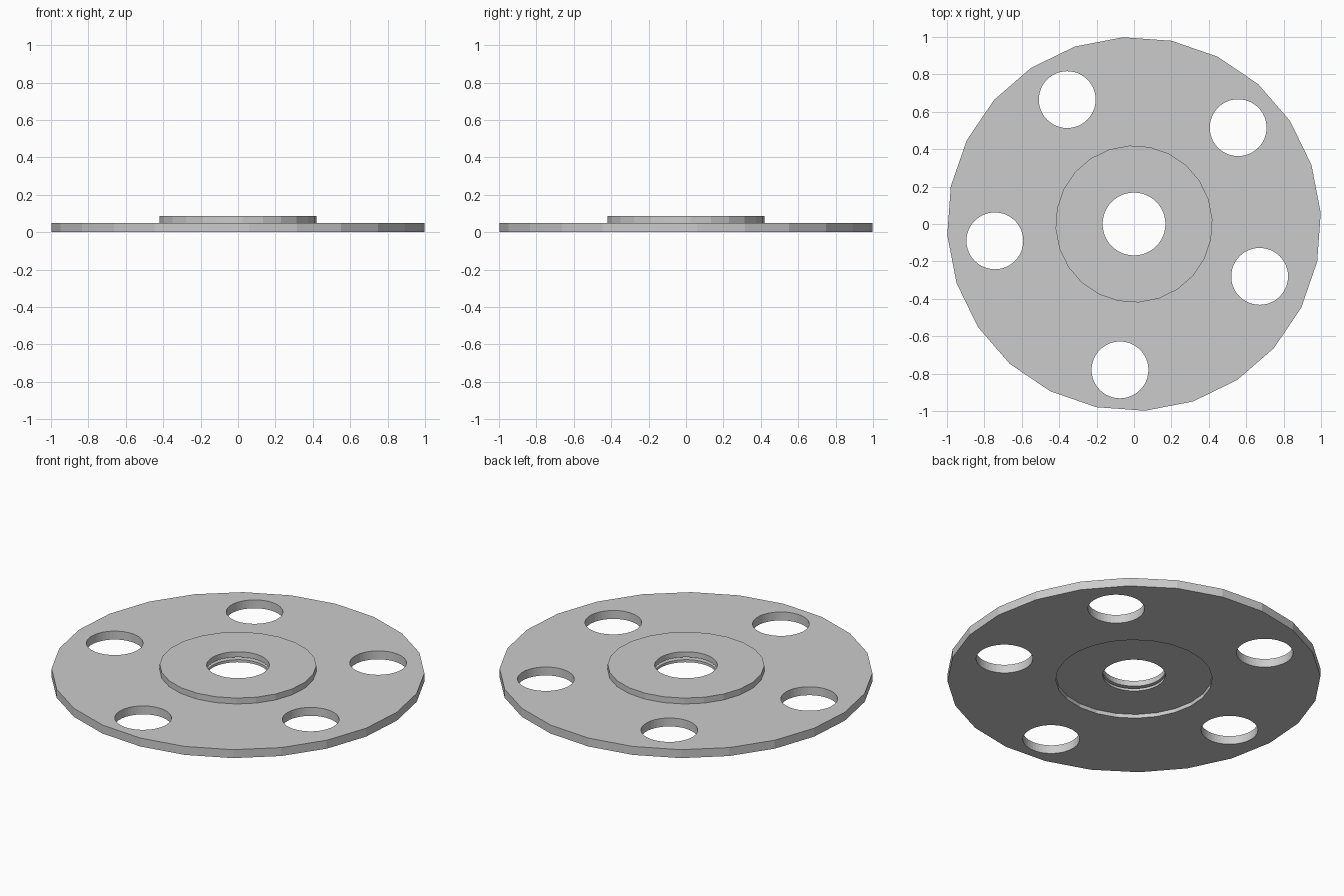
import bpy, bmesh, math
from mathutils import Matrix

if "Cube" in bpy.data.objects:
    bpy.data.objects.remove(bpy.data.objects["Cube"])

SIDES = 24
TURN = math.radians(3.4)


def finish(bm, name):
    bmesh.ops.recalc_face_normals(bm, faces=bm.faces)
    mesh = bpy.data.meshes.new(name)
    bm.to_mesh(mesh)
    bm.free()
    obj = bpy.data.objects.new(name, mesh)
    bpy.context.collection.objects.link(obj)
    return obj


def ring_solid(name, profile):
    """Turn a closed (radius, z) profile around the z axis."""
    bm = bmesh.new()
    rings = []
    for i in range(SIDES):
        a = TURN + i * math.tau / SIDES
        rings.append([bm.verts.new((r * math.cos(a), r * math.sin(a), z)) for r, z in profile])
    n = len(profile)
    for i in range(SIDES):
        a, b = rings[i], rings[(i + 1) % SIDES]
        for j in range(n):
            k = (j + 1) % n
            bm.faces.new((a[j], b[j], b[k], a[k]))
    return finish(bm, name)


def cylinders(name, items):
    """One mesh holding several upright cylinders: (x, y, radius, z0, z1)."""
    bm = bmesh.new()
    for x, y, r, z0, z1 in items:
        bmesh.ops.create_cone(bm, cap_ends=True, segments=48, radius1=r, radius2=r,
                              depth=z1 - z0,
                              matrix=Matrix.Translation((x, y, (z0 + z1) / 2)))
    return finish(bm, name)


def cut(obj, cutter):
    cutter.hide_render = True
    mod = obj.modifiers.new("cut", 'BOOLEAN')
    mod.operation = 'DIFFERENCE'
    mod.solver = 'EXACT'
    mod.object = cutter
    bpy.context.view_layer.objects.active = obj
    bpy.ops.object.modifier_apply(modifier=mod.name)
    bpy.data.objects.remove(cutter)


# Flange plate with a raised hub on top and a shallow recess underneath
flange = ring_solid("flange_plate", [
    (0.10, 0.023), (0.42, 0.023), (0.42, 0.0), (1.0, 0.0),
    (1.0, 0.05), (0.42, 0.05), (0.42, 0.085), (0.10, 0.085)])

# Centre bore and five bolt holes
bolts = [(-0.357, 0.665), (0.557, 0.515), (0.672, -0.28), (-0.075, -0.78), (-0.744, -0.09)]
holes = [(0, 0, 0.168, -0.1, 0.2)] + [(x, y, 0.152, -0.1, 0.2) for x, y in bolts]
cut(flange, cylinders("hole_cutter", holes))

# Groove inside the bore
cut(flange, cylinders("groove_cutter", [(0, 0, 0.21, 0.038, 0.053)]))
